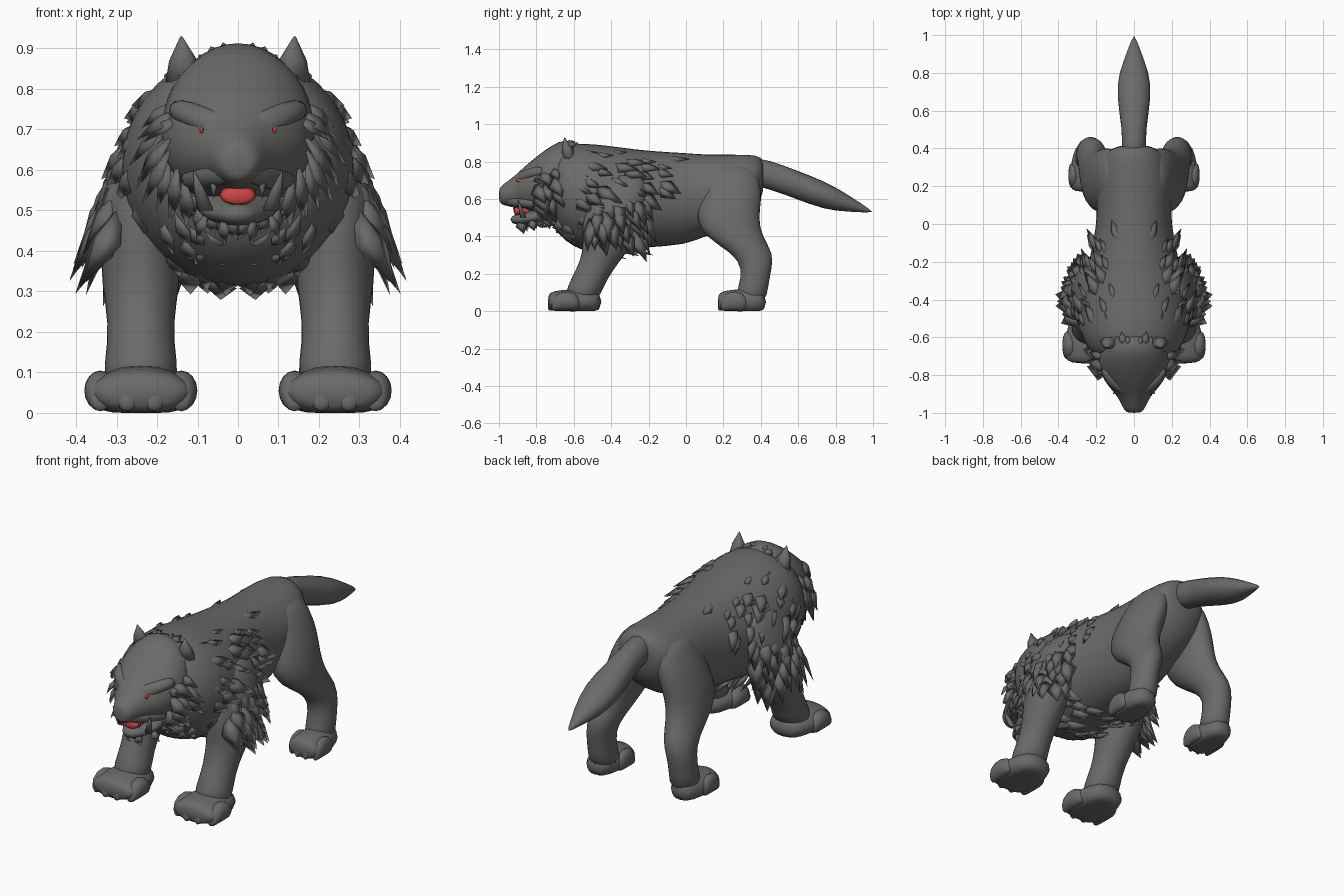
import bpy, bmesh, math, random
from mathutils import Vector

random.seed(4)
if "Cube" in bpy.data.objects:
    bpy.data.objects.remove(bpy.data.objects["Cube"])


def make_material(name, colour):
    mat = bpy.data.materials.new(name)
    mat.use_nodes = True
    mat.diffuse_color = (*colour, 1)
    mat.node_tree.nodes["Principled BSDF"].inputs["Base Color"].default_value = (*colour, 1)
    return mat


fur = make_material("grey_fur", (.145, .145, .14))
red = make_material("red_flesh", (.6, .06, .06))
X, Y, Z = Vector((1, 0, 0)), Vector((0, 1, 0)), Vector((0, 0, 1))


def finish(name, bm, mat, mirror=False, subdivide=False):
    bmesh.ops.recalc_face_normals(bm, faces=bm.faces)
    mesh = bpy.data.meshes.new(name)
    bm.to_mesh(mesh)
    bm.free()
    mesh.materials.append(mat)
    mesh.shade_smooth()
    obj = bpy.data.objects.new(name, mesh)
    bpy.context.collection.objects.link(obj)
    if mirror:
        obj.modifiers.new("Mirror", 'MIRROR').use_mirror_merge = False
    if subdivide:
        smoothing = obj.modifiers.new("Subdivision", 'SUBSURF')
        smoothing.levels = smoothing.render_levels = 1


def centred(*rings):
    """Add x = 0 to rings that lie on the middle plane."""
    return [(0, *ring) for ring in rings]


def surface(rings, across, t, angle):
    """Point and outward normal on a loft of ellipses (x, y, z, half width, half depth)."""
    i = min(int(t), len(rings) - 2)
    x, y, z, rx, rd = [a + (b - a) * (t - i) for a, b in zip(rings[i], rings[i + 1])]
    c, s = math.cos(angle), math.sin(angle)
    point = Vector((x, y, z)) + X * rx * c + across * rd * s
    normal = (X * c / rx + across * s / rd).normalized()
    return point, normal


def loft(name, rings, across, mat=fur, mirror=False, sides=16, subdivide=True):
    bm = bmesh.new()
    loops = []
    for t in range(len(rings)):
        loop = []
        for k in range(sides):
            point, _ = surface(rings, across, t, math.tau * k / sides)
            point.z = max(point.z, 0)
            loop.append(bm.verts.new(point))
        loops.append(loop)
    for a, b in zip(loops, loops[1:]):
        for k in range(sides):
            following = (k + 1) % sides
            bm.faces.new((a[k], a[following], b[following], b[k]))
    bm.faces.new(loops[0])
    bm.faces.new(loops[-1])
    finish(name, bm, mat, mirror, subdivide)


def add_tuft(bm, point, normal, direction, length, width):
    """One broad pointed lock of fur with a low ridge."""
    direction = direction.normalized()
    side = direction.cross(normal).normalized() * width
    middle = point + direction * length * .45
    sunk = middle - normal * .02
    corners = (point - normal * .02, sunk - side, sunk + side, middle + normal * .006,
               point + direction * length)
    root, left, right, ridge, tip = [bm.verts.new(corner) for corner in corners]
    for face in ((root, ridge, left), (root, right, ridge), (ridge, tip, left),
                 (ridge, right, tip), (left, tip, right), (root, left, right)):
        bm.faces.new(face)


def fur_rows(name, rings, across, rows, low, high, count, flow, length=.2, width=.05, flare=.2):
    """Rows of tufts over part of a loft, mirrored to the other side."""
    bm = bmesh.new()
    for row, t in enumerate(rows):
        for k in range(count):
            share = (k + .5 * (row % 2) + random.uniform(.1, .5)) / count
            angle = math.radians(low + (high - low) * share)
            point, normal = surface(rings, across, t + random.uniform(-.15, .15), angle)
            top = max(0, normal.z)
            direction = (flow - normal * flow.dot(normal)).normalized() + normal * flare * (1 - top)
            size = random.uniform(.75, 1.15) * (1 - top / 4)
            add_tuft(bm, point - normal * top * .01, normal, direction, length * size, width * size)
    finish(name, bm, fur, mirror=True)


def spike(name, base, tip, radius):
    """Tapered point from base to tip, mirrored."""
    middle = [(a + b) / 2 for a, b in zip(base, tip)]
    rings = [(*place, radius * scale, radius * scale * .8)
             for place, scale in ((base, 1), (middle, .7), (tip, .05))]
    loft(name, rings, Y, mirror=True, sides=8, subdivide=False)


# Torso from rump to neck
torso = centred((.42, .73, .08, .08), (.38, .69, .16, .15), (.25, .64, .2, .2), (.1, .62, .2, .22),
                (0, .6, .2, .25), (-.2, .6, .24, .26), (-.35, .6, .28, .28), (-.5, .6, .3, .3),
                (-.6, .62, .28, .28), (-.68, .64, .24, .24), (-.72, .65, .16, .17))
loft("torso", torso, Z, sides=20)

# Tail
tail = centred((.34, .75, .08, .08), (.45, .73, .06, .08), (.58, .68, .08, .08),
               (.74, .62, .1, .08), (.86, .58, .06, .05), (1, .53, .004, .004))
loft("tail", tail, Z, sides=12)

# Legs
front_leg = [(.2, -.33, .74, .05, .1), (.22, -.35, .66, .08, .15), (.25, -.38, .54, .1, .17),
             (.24, -.4, .42, .1, .16), (.24, -.43, .32, .1, .12), (.24, -.49, .22, .08, .1),
             (.24, -.54, .13, .09, .1), (.24, -.56, .05, .1, .09)]
loft("front_legs", front_leg, Y, mirror=True)
hind_leg = [(.1, .25, .79, .05, .1), (.12, .25, .71, .08, .15), (.15, .24, .6, .1, .17),
            (.18, .22, .5, .1, .17), (.2, .25, .4, .09, .16), (.22, .36, .31, .08, .11),
            (.24, .38, .23, .07, .08), (.24, .36, .13, .07, .08), (.24, .34, .04, .08, .09)]
loft("hind_legs", hind_leg, Y, mirror=True)


# Paws with four merged toes
def paw(name, x, heel, wide, long):
    profile = ((0, .6, .05), (.07, .9, .07), (.17, 1.1, .07), (.26, 1.1, .06), (.29, .8, .04))
    loft(name, [(x, heel - back * long, .05, half * wide * .12, height)
                for back, half, height in profile], Z, mirror=True)
    for k in range(4):
        side = (k - 1.5) / 1.5
        toe_x, toe_y = x + side * wide * .1, heel - (.24 - abs(side) * .03) * long
        rings = [(toe_x, toe_y + ahead * long, radius, radius * wide * .8, radius)
                 for ahead, radius in ((.1, .04), (.03, .06), (-.04, .05), (-.06, .02))]
        loft(f"{name}_toe_{k + 1}", rings, Z, mirror=True, sides=8)


paw("front_paws", .24, -.45, 1, 1)
paw("hind_paws", .25, .43, .7, .9)

# Head and muzzle
head = centred((-.56, .72, .13, .17), (-.64, .73, .18, .2), (-.72, .69, .2, .2), (-.8, .67, .18, .16),
               (-.87, .66, .13, .11), (-.91, .64, .09, .09), (-.95, .63, .07, .07),
               (-.99, .62, .05, .05), (-1, .62, .03, .03))
loft("head", head, Z, sides=18)
jaw = centred((-.74, .53, .12, .06), (-.82, .5, .1, .04), (-.89, .49, .06, .03), (-.94, .49, .03, .02))
loft("lower_jaw", jaw, Z)
tongue = centred((-.76, .54, .05, .03), (-.86, .54, .05, .03), (-.91, .535, .05, .025), (-.92, .535, .04, .02))
loft("tongue", tongue, Z, mat=red, sides=8)

# Brow ridges, eyes, lips, fangs and ears
loft("brow_ridges", [(.16, -.76, .75, .02, .03), (.12, -.83, .74, .04, .03),
                     (.07, -.88, .72, .04, .03), (.02, -.91, .69, .03, .03)],
     Z, mirror=True, sides=10)
loft("eyes", [(.09, y, .7, .005, .01) for y in (-.87, -.905)], Z, mat=red, mirror=True,
     sides=8, subdivide=False)
loft("lip_folds", [(.12, -.78, .58, .04, .04), (.08, -.86, .58, .04, .03),
                   (.05, -.93, .59, .03, .03), (.02, -.97, .6, .02, .03)],
     Z, mirror=True, sides=10)
spike("lower_fangs", (.08, -.87, .5), (.11, -.9, .6), .02)
spike("upper_fangs", (.06, -.92, .58), (.06, -.92, .53), .01)
spike("ears", (.13, -.62, .81), (.14, -.65, .93), .05)

# Shaggy mane, shoulder fur, cheek ruff and beard
back_flow, down_flow = Vector((0, .8, -.6)), Vector((.1, .3, -1))
fur_rows("neck_ruff", torso, Z, (8.9, 8.3, 7.7), -90, 75, 9, back_flow)
fur_rows("mane", torso, Z, (7.1, 6.5, 6), -80, 70, 8, back_flow, flare=.15)
fur_rows("back_fur", torso, Z, (5.4, 4.8), 5, 70, 5, back_flow, flare=.06)
fur_rows("shoulder_fur", front_leg, Y, (1.2, 1.7, 2.2, 2.6), -65, 75, 6, down_flow, flare=.3)
fur_rows("chest_fur", torso, Z, (9.2, 8.4), -100, -35, 6, down_flow, length=.1, flare=.1)
fur_rows("cheek_ruff", head, Z, (3, 2.5, 1.9), -75, 40, 7, Vector((.4, .3, -.8)), length=.15, flare=.4)
fur_rows("crown_fur", head, Z, (1.9, 1.3), 40, 80, 4, Y, length=.1, width=.04)
fur_rows("beard", jaw, Z, (.3, 1, 2), -88, 0, 4, down_flow, length=.07, width=.03)
